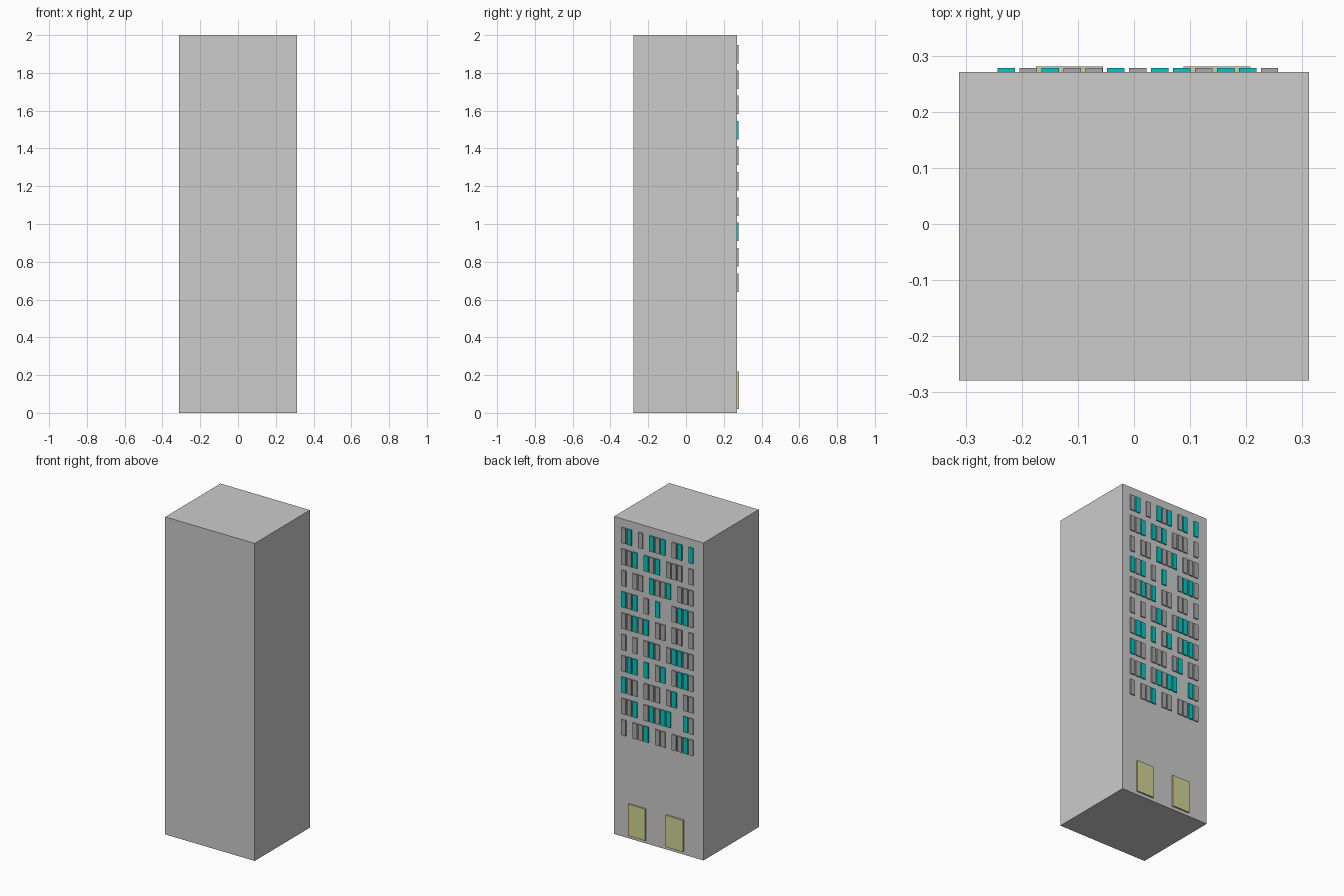
import bpy

if "Cube" in bpy.data.objects:
    bpy.data.objects.remove(bpy.data.objects["Cube"])


def material(name, color):
    m = bpy.data.materials.new(name)
    m.diffuse_color = color
    m.use_nodes = True
    m.node_tree.nodes["Principled BSDF"].inputs["Base Color"].default_value = m.diffuse_color
    return m


def box(name, lo, hi, mat=None):
    center = [(a + b) / 2 for a, b in zip(lo, hi)]
    bpy.ops.mesh.primitive_cube_add(size=1, location=center)
    ob = bpy.context.object
    ob.name = name
    ob.scale = [b - a for a, b in zip(lo, hi)]
    bpy.ops.object.transform_apply(location=False, rotation=False, scale=True)
    if mat:
        ob.data.materials.append(mat)
    return ob


teal = material("lit_window", (0.0, 0.6, 0.57, 1))
grey = material("dark_window", (0.4, 0.4, 0.4, 1))
yellow = material("door_yellow", (0.65, 0.65, 0.3, 1))

BACK = 0.271  # facade plane carrying windows and doors

# Tower body
box("tower_body", (-0.312, -0.279, 0), (0.312, BACK, 2))

# Doors
for i, x in enumerate((-0.115, 0.148)):
    box(f"door_{i}", (x - 0.06, BACK - 0.003, 0.02), (x + 0.06, 0.281, 0.22), yellow)

# Windows: rows top to bottom, columns from +x to -x (T lit, G dark, . none)
ROWS = [
    "GT.G.TGT.GT.T",
    "GGT.TGT.GGG.G",
    "G.GG.TGGT.GGG",
    "TGT.G.T..GTTG",
    "GGTGT.GG.GG.G",
    "G.G.GTG.GTTGG",
    "GTT.T.GT.GTTG",
    "TGG.GGG.GT.GG",
    "GGT.GTGTT..TG",
    "G.GGT.GG.GGTG",
]
for r, row in enumerate(ROWS):
    top = 1.948 - r * 0.1344
    for c, kind in enumerate(row):
        if kind == ".":
            continue
        x = 0.2415 - c * 0.0391
        box(f"window_{r}_{c}", (x - 0.0155, BACK - 0.003, top - 0.098),
            (x + 0.0155, 0.278, top), teal if kind == "T" else grey)
